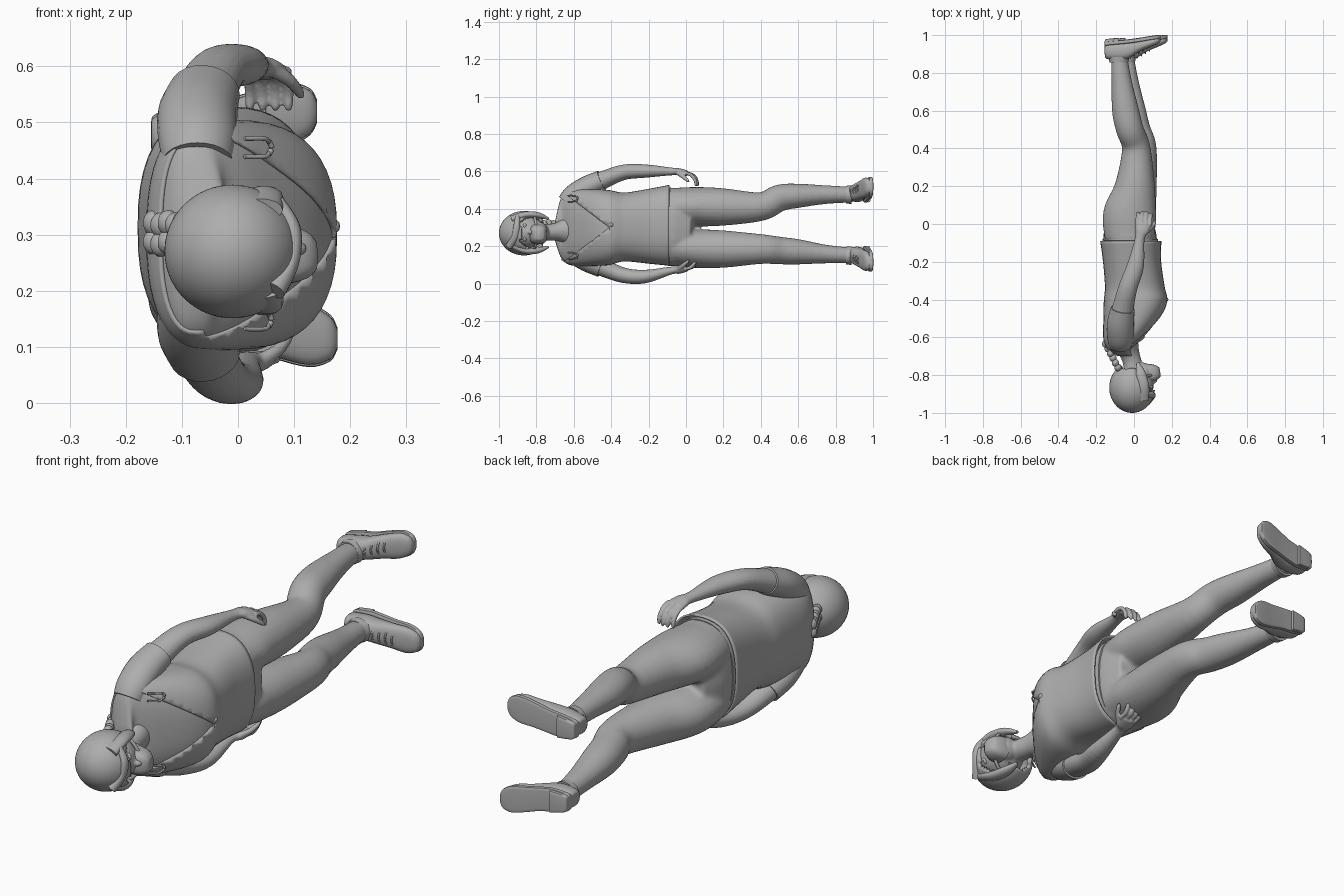
import bpy, bmesh, math
from mathutils import Vector

if "Cube" in bpy.data.objects:
    bpy.data.objects.remove(bpy.data.objects["Cube"])

GREY = bpy.data.materials.new("plain_grey")
GREY.diffuse_color = (0.42, 0.42, 0.42, 1)
GREY.use_nodes = True
GREY.node_tree.nodes["Principled BSDF"].inputs["Base Color"].default_value = GREY.diffuse_color


def finish(name, bm, angle=50):
    bmesh.ops.recalc_face_normals(bm, faces=bm.faces)
    me = bpy.data.meshes.new(name)
    bm.to_mesh(me)
    bm.free()
    me.materials.append(GREY)
    ob = bpy.data.objects.new(name, me)
    bpy.context.collection.objects.link(ob)
    bpy.ops.object.select_all(action='DESELECT')
    ob.select_set(True)
    bpy.context.view_layer.objects.active = ob
    bpy.ops.object.shade_smooth_by_angle(angle=math.radians(angle))
    return ob


def spline(pts, steps):
    """Smooth rows of numbers with a Catmull-Rom curve."""
    out, n = [], len(pts)
    for i in range(n - 1):
        a, b, c, d = pts[max(i - 1, 0)], pts[i], pts[i + 1], pts[min(i + 2, n - 1)]
        for k in range(steps):
            t = k / steps
            out.append([0.5 * (2 * q + (r - p) * t + (2 * p - 5 * q + 4 * r - s) * t * t
                               + (3 * q - p - 3 * r + s) * t ** 3)
                        for p, q, r, s in zip(a, b, c, d)])
    return out + [list(pts[-1])]


def loft(bm, pts, sides=24, steps=5, power=2.0, ref=(1, 0, 0), caps=(True, True), grow=0, tilt=True):
    """Skin rings given as x, y, z, radius along ref, radius across."""
    rows = spline(pts, steps)
    rings = []
    for i, (x, y, z, ru, rv) in enumerate(rows):
        a, b = rows[max(i - 1, 0)], rows[min(i + 1, len(rows) - 1)]
        t = Vector(b[:3]) - Vector(a[:3])
        if not tilt:
            t = Vector((0, 1, 0)) if ref[0] else Vector((1, 0, 0))
        t.normalize()
        u = Vector(ref)
        u = (u - t * u.dot(t)).normalized()
        v = u.cross(t)
        ring = []
        for k in range(sides):
            w = 2 * math.pi * k / sides
            c, s = math.cos(w), math.sin(w)
            c = math.copysign(abs(c) ** (2 / power), c) * (ru + grow)
            s = math.copysign(abs(s) ** (2 / power), s) * (rv + grow)
            ring.append(bm.verts.new(Vector((x, y, z)) + u * c + v * s))
        rings.append(ring)
    for p, q in zip(rings, rings[1:]):
        for k in range(sides):
            j = (k + 1) % sides
            bm.faces.new((p[k], p[j], q[j], q[k]))
    for ring, want in ((rings[0], caps[0]), (rings[-1], caps[1])):
        if want:
            bm.faces.new(ring)


def ball(bm, loc, size, seg=24):
    vs = bmesh.ops.create_uvsphere(bm, u_segments=seg, v_segments=seg // 2, radius=1)["verts"]
    for v in vs:
        v.co = Vector(loc) + Vector([a * b for a, b in zip(v.co, size)])


def tube(bm, pts, r, steps=4, sides=8):
    loft(bm, [(*p, r, r) for p in pts], sides, steps, ref=(0.3, 0.2, 1))


def fuse(ob, voxel, rounds):
    m = ob.modifiers.new("fuse", 'REMESH')
    m.mode, m.voxel_size, m.use_smooth_shade = 'VOXEL', voxel, True
    s = ob.modifiers.new("soften", 'SMOOTH')
    s.iterations, s.factor = rounds, 0.5


# Hips and both legs, fused into one skin
UPPER_LEG = [(-.025, -.08, .41, .13, .10), (-.022, .05, .413, .142, .104), (.005, .2, .41, .107, .1),
             (.012, .4, .412, .076, .077), (-.022, .5, .458, .073, .072), (-.045, .6, .47, .072, .065),
             (-.065, .75, .476, .055, .05), (-.08, .9, .476, .042, .042)]
LOWER_LEG = [(-.025, -.08, .2, .13, .10), (-.02, .05, .188, .138, .104), (.015, .2, .185, .107, .1),
             (.042, .4, .185, .078, .08), (.012, .5, .177, .075, .074), (-.01, .6, .17, .073, .068),
             (-.03, .75, .158, .056, .05), (-.045, .9, .15, .042, .042)]
bm = bmesh.new()
loft(bm, UPPER_LEG)
loft(bm, LOWER_LEG)
loft(bm, [(-.01, -.3, .303, .13, .165), (-.02, -.15, .305, .14, .195), (-.02, -.05, .302, .14, .21),
          (-.01, .04, .3, .11, .16)], power=2.4)
fuse(finish("hips_and_legs", bm), .009, 8)

# Shirt body under the vest
TORSO = [(-.075, -.665, .30, .065, .175), (-.057, -.61, .30, .105, .203), (-.012, -.5, .30, .15, .205),
         (.008, -.41, .30, .168, .2), (.004, -.33, .303, .158, .184), (-.01, -.2, .307, .154, .2),
         (-.017, -.09, .312, .162, .216)]
bm = bmesh.new()
loft(bm, [(-.045, -.70, .28, .05, .06)] + TORSO[:-1], 48, power=2.5, grow=-.008, tilt=False)
finish("shirt", bm)

# Vest with a V opening cut in the front
bm = bmesh.new()
loft(bm, TORSO, 48, power=2.5, caps=(False, False), tilt=False)
SLOPE = .76
for s in (1, -1):
    front = [f for f in bm.faces if f.calc_center_median().x > -.06 and f.calc_center_median().y < -.38]
    geom = front + list({e for f in front for e in f.edges}) + list({v for f in front for v in f.verts})
    bmesh.ops.bisect_plane(bm, geom=geom, plane_co=(0, -.41, .30), plane_no=(0, SLOPE, s))
cut = []
for f in bm.faces:
    c = f.calc_center_median()
    if c.x > -.06 and abs(c.z - .30) < SLOPE * (-.41 - c.y):
        cut.append(f)
bmesh.ops.delete(bm, geom=cut, context='FACES')
vest = finish("vest", bm)
m = vest.modifiers.new("cloth", 'SOLIDIFY')
m.thickness, m.offset = .008, -1

# Vest strap loops and front toggle
bm = bmesh.new()
for z in (.455, .148):
    for dz in (-.016, .016):
        tube(bm, [(.012, -.63, z + dz), (.048, -.605, z + dz), (.055, -.585, z + dz * .6)], .004)
    tube(bm, [(.055, -.585, z - .012), (.06, -.58, z), (.055, -.585, z + .012)], .005)
ball(bm, (.172, -.40, .315), (.01, .012, .012), 12)
finish("vest_fasteners", bm)

# Belt visible below the vest hem
bm = bmesh.new()
loft(bm, [(-.02, -.105, .307, .148, .206), (-.02, -.08, .307, .147, .207)], 48, 2, 2.4, tilt=False)
finish("belt", bm)

# Arms with hands and short sleeves
ARM = [(-.07, -.60, .46, .066, .055), (-.07, -.52, .515, .066, .056), (-.055, -.43, .56, .056, .047),
       (-.03, -.33, .596, .05, .041), (.008, -.22, .602, .045, .036), (.03, -.08, .6, .026, .021),
       (.042, -.035, .598, .036, .019), (.05, .005, .59, .042, .015)]
for side, name in ((1, "upper"), (-1, "lower")):
    def place(p):
        x, y, z = p[:3]
        if side < 0:
            z = .64 - z + .03 * min(1, max(0, (y + .22) / .14))
            x -= .02 * min(1, max(0, (y + .33) / .3))
        return (x, y, z, *p[3:])
    bm = bmesh.new()
    loft(bm, [place(p) for p in ARM], 20)
    for i in range(4):                                   # fingers
        x, r = .018 + .023 * i, .0095
        far = .012 * math.sin(math.pi * (i + .7) / 4)
        loft(bm, [place(p) for p in [(x, -.01, .592, r, r), (x, .022 + far, .583, r, r),
                                     (x + .003, .045 + far, .555, r, r),
                                     (x + .003, .05 + far, .528, .008, .008),
                                     (x + .003, .05 + far, .52, .003, .003)]], 10, 3)
    loft(bm, [place(p) for p in [(.06, -.045, .595, .014, .013), (.092, -.02, .575, .012, .011),
                                 (.11, .008, .552, .009, .009), (.113, .016, .542, .003, .003)]],
         10, 3, ref=(0, 0, 1))                           # thumb
    fuse(finish(name + "_arm", bm), .0045, 3)
    bm = bmesh.new()
    loft(bm, [place(p) for p in [(-.072, -.635, .43, .062, .055), (-.072, -.60, .47, .07, .06),
                                 (-.072, -.53, .515, .071, .06), (-.06, -.45, .553, .064, .054)]], 24)
    finish(name + "_sleeve", bm)

# Shoes: upper, sole, heel, laces
SHOE = [(-.155, .90, .945, .478, .018), (-.145, .875, .955, .478, .034), (-.08, .866, .962, .482, .045),
        (-.03, .875, .967, .489, .046), (.03, .912, .975, .503, .05), (.09, .938, .985, .514, .053),
        (.128, .955, .99, .519, .038), (.141, .968, .99, .52, .016)]
for side, name in ((1, "upper"), (-1, "lower")):
    fx = 0 if side > 0 else .036
    zz = (lambda z: z) if side > 0 else (lambda z: .635 - z)
    bm = bmesh.new()
    loft(bm, [(x + fx, (a + b) / 2, zz(z), (b - a) / 2, w) for x, a, b, z, w in SHOE],
         24, 4, 2.5, ref=(0, 1, 0), tilt=False)
    finish(name + "_shoe", bm)
    bm = bmesh.new()
    loft(bm, [(x + fx, b, zz(z), .011, w + .004) for x, a, b, z, w in SHOE],
         16, 4, 6, ref=(0, 1, 0), tilt=False)
    loft(bm, [(x + fx, b + .012, zz(z), .012, w + .002) for x, a, b, z, w in SHOE[:3]],
         16, 4, 6, ref=(0, 1, 0), tilt=False)
    finish(name + "_sole", bm)
    bm = bmesh.new()
    for i in range(4):
        x, z = -.02 + .022 * i, zz(.492 + .006 * i)
        y = .879 + .0125 * i
        tube(bm, [(x + fx, y + .016, z - .034), (x + fx, y, z), (x + fx, y + .016, z + .034)], .004)
    finish(name + "_laces", bm)
    leg = UPPER_LEG if side > 0 else LOWER_LEG
    bm = bmesh.new()
    loft(bm, [(leg[-1][0], .855, leg[-1][2], .05, .047), (leg[-1][0], .885, leg[-1][2], .056, .05)], 24, 3)
    finish(name + "_shoe_collar", bm)

# Neck, face and ears
bm = bmesh.new()
loft(bm, [(-.04, -.64, .283, .066, .075), (-.022, -.69, .278, .052, .05), (-.008, -.74, .275, .05, .044),
          (.0, -.82, .275, .055, .05)], 24)
ball(bm, (.012, -.855, .275), (.092, .105, .086))
ball(bm, (.045, -.785, .275), (.058, .052, .054))
ball(bm, (.108, -.825, .275), (.016, .02, .013), 12)
fuse(finish("face_and_neck", bm), .006, 4)

# Eyes
bm = bmesh.new()
for s in (-1, 1):
    ball(bm, (.087, -.862, .275 + s * .034), (.013, .01, .016), 16)
finish("eyes", bm)

# Hair shell with an open face and nape
bm = bmesh.new()
ball(bm, (-.01, -.866, .27), (.121, .134, .119), 64)
gone = []
for f in bm.faces:
    c = f.calc_center_median()
    edge = -.885 + 1.1 * max(0, abs(c.z - .275) - .055)
    if (c.x > .035 and c.y > edge and abs(c.z - .275) < .1) or (c.y > -.765 and c.x > -.07):
        gone.append(f)
bmesh.ops.delete(bm, geom=gone, context='FACES')
hair = finish("hair", bm)
m = hair.modifiers.new("thick", 'SOLIDIFY')
m.thickness = .016
m.offset = -1

# Side locks hanging beside the face
bm = bmesh.new()
for s in (-1, 1):
    loft(bm, [(.045, -.93, .275 + s * .07, .035, .02), (.05, -.86, .272 + s * .096, .03, .018),
              (.035, -.79, .272 + s * .094, .026, .016), (.02, -.735, .272 + s * .075, .008, .006)], 14)
loft(bm, [(.065, -.945, .20, .02, .02), (.095, -.915, .25, .014, .018), (.098, -.905, .31, .014, .018),
          (.07, -.90, .36, .012, .012)], 14, ref=(1, 0, 0))
finish("hair_locks", bm)

# Braid at the nape
bm = bmesh.new()
for i in range(6):
    for s in (-1, 1):
        ball(bm, (-.085 - .013 * i, -.76 + .025 * i, .30 + s * .017 + .004 * (i % 2)),
             (.02, .021, .023), 14)
ball(bm, (-.15, -.6, .305), (.013, .025, .015), 14)
finish("braid", bm)

# Breathing mask with straps
bm = bmesh.new()
loft(bm, [(.065, -.79, .266, .05, .054), (.1, -.788, .264, .045, .05), (.125, -.785, .263, .035, .04),
          (.138, -.783, .263, .022, .026)], 24, 3, 3, ref=(0, 1, 0))
for s in (-1, 1):
    tube(bm, [(.09, -.80, .266 + s * .045), (.055, -.81, .272 + s * .085), (.0, -.82, .272 + s * .09)], .007)
finish("mask", bm)
